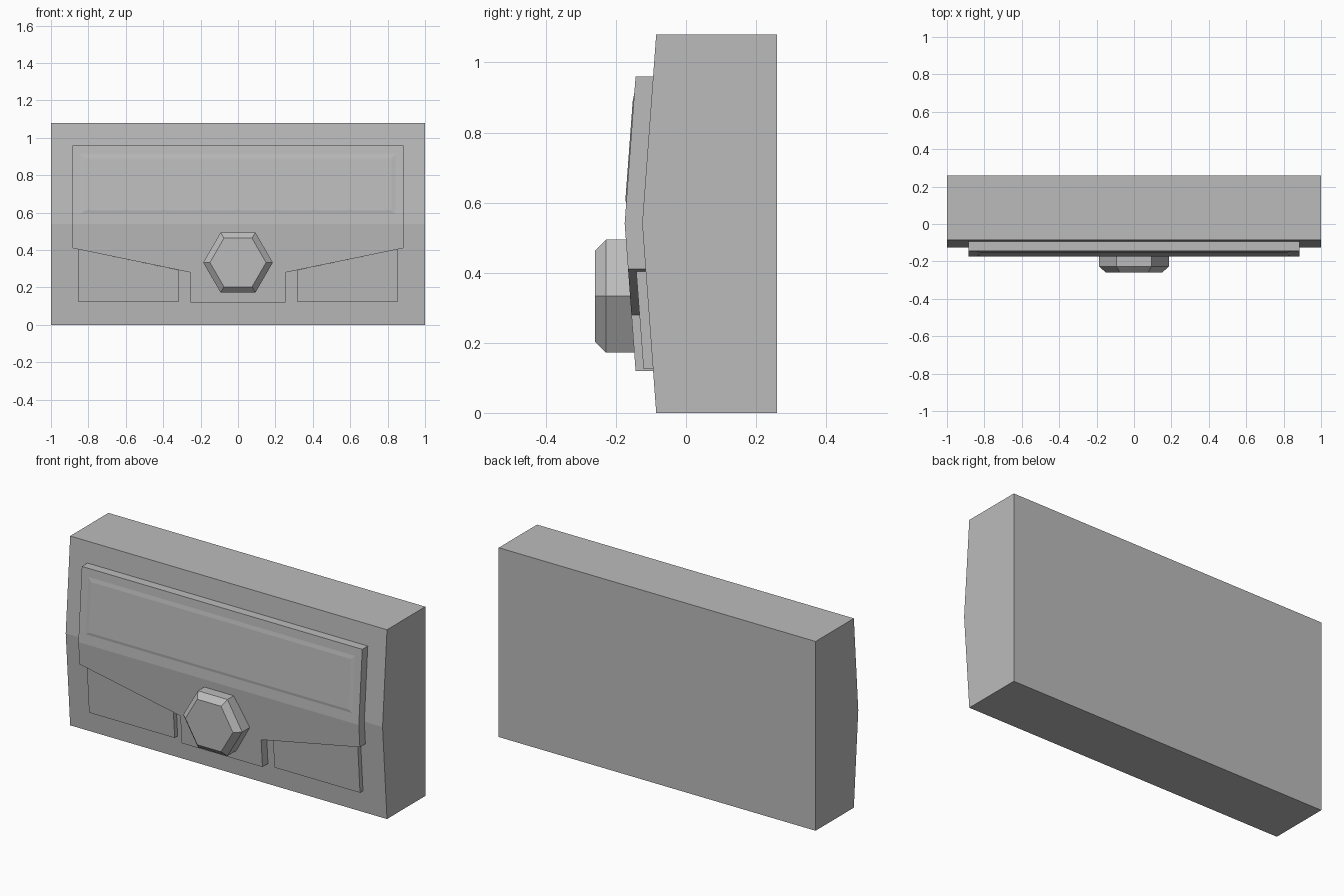
import bpy
import bmesh
import math

cube = bpy.data.objects.get("Cube")
if cube:
    bpy.data.objects.remove(cube, do_unlink=True)

grey = bpy.data.materials.new("light_grey")
grey.use_nodes = True
grey.diffuse_color = (0.5, 0.5, 0.5, 1)
grey.node_tree.nodes["Principled BSDF"].inputs["Base Color"].default_value = (0.5, 0.5, 0.5, 1)

CREASE = 0.54   # height of the ridge across the front
BULGE = 0.04    # how far the ridge stands forward


def rect(x0, x1, z0, z1):
    return [(x0, z0), (x1, z0), (x1, z1), (x0, z1)]


def hexagon(radius, z):
    return [(radius * math.cos(i * math.pi / 3), z + radius * math.sin(i * math.pi / 3))
            for i in range(6)]


def mirrored(half):
    return half + [(-x, z) for x, z in reversed(half)]


def loft(name, rings, folded=True):
    """Join x-z outlines set at given y depths, then fold the front along the ridge."""
    bm = bmesh.new()
    loops = [[bm.verts.new((x, y, z)) for x, z in outline] for outline, y in rings]
    for a, b in zip(loops, loops[1:]):
        for i in range(len(a)):
            j = (i + 1) % len(a)
            bm.faces.new((a[i], a[j], b[j], b[i]))
    bm.faces.new(loops[0])
    bm.faces.new(loops[-1])
    if folded:
        bmesh.ops.bisect_plane(bm, geom=bm.verts[:] + bm.edges[:] + bm.faces[:],
                               plane_co=(0, 0, CREASE), plane_no=(0, 0, 1))
        for v in bm.verts:
            if v.co.y < 0:
                v.co.y -= BULGE * (1 - abs(v.co.z - CREASE) / CREASE)
    bmesh.ops.recalc_face_normals(bm, faces=bm.faces)
    mesh = bpy.data.meshes.new(name)
    bm.to_mesh(mesh)
    bm.free()
    mesh.materials.append(grey)
    obj = bpy.data.objects.new(name, mesh)
    bpy.context.collection.objects.link(obj)
    return obj


# Main block with a gently ridged front
block = rect(-1, 1, 0, 2 * CREASE)
loft("body", [(block, 0.26), (block, -0.085)])

# Front flap with a central tongue
flap = mirrored([(0.255, 0.12), (0.255, 0.28), (0.885, 0.41), (0.885, 0.96)])
loft("front_flap", [(flap, -0.08), (flap, -0.135)])

# Shallow raised field on the upper flap
loft("flap_field", [(rect(-0.85, 0.85, 0.59, 0.92), -0.134),
                    (rect(-0.82, 0.82, 0.61, 0.89), -0.138)])

# Lower pocket panels beside the tongue
for side, name in ((1, "left_pocket"), (-1, "right_pocket")):
    pocket = [(side * x, z) for x, z in
              [(0.315, 0.125), (0.855, 0.125), (0.855, 0.404), (0.315, 0.292)]]
    loft(name, [(pocket, -0.08), (pocket, -0.112)])

# Chamfered hexagonal clasp
loft("clasp", [(hexagon(0.186, 0.333), -0.1),
               (hexagon(0.186, 0.333), -0.228),
               (hexagon(0.15, 0.333), -0.26)], folded=False)
